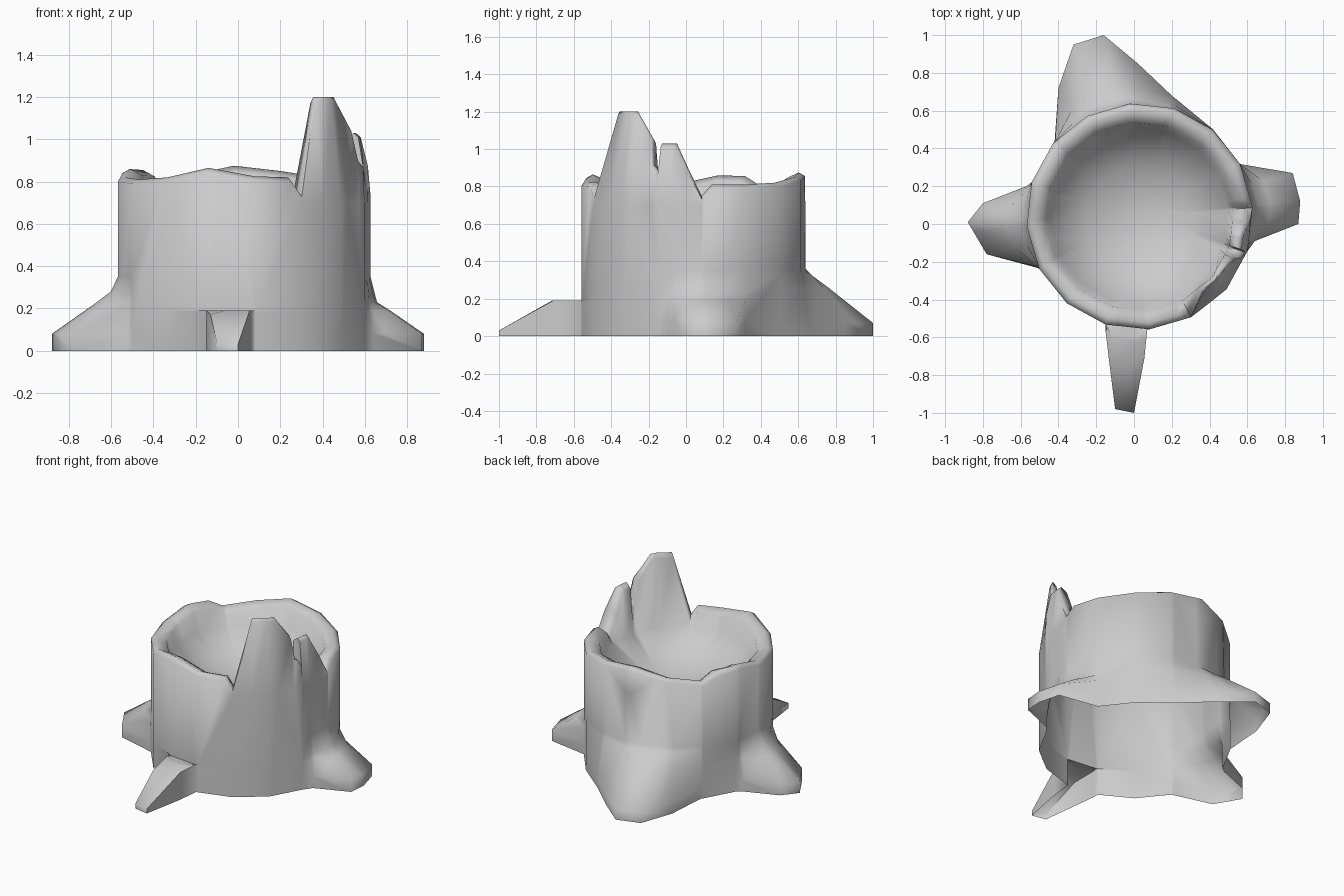
import bpy, bmesh, math
from math import sin, cos, radians

if "Cube" in bpy.data.objects:
    bpy.data.objects.remove(bpy.data.objects["Cube"])

CX, CY, R = 0.03, 0.04, 0.60          # trunk axis and radius
N, PHASE = 16, 5.0                    # trunk sides

# roots: ground outline (x, y) anticlockwise, crest height of each ring, blunt sides or not
ROOTS = [
    ([(.64, -.09), (.87, 0), (.88, .12), (.84, .27), (.57, .32)], (.08, .19, .23, .35), False),
    ([(.42, .50), (.20, .68), (.02, .85), (-.16, 1.0), (-.32, .95), (-.40, .72), (-.42, .44)],
     (.07, .26, .33, .36), False),
    ([(-.57, .20), (-.80, .11), (-.88, .01), (-.78, -.16), (-.52, -.23)],
     (.08, .22, .28, .35), False),
    ([(-.15, -.57), (-.13, -.74), (-.10, -.98), (0, -1.0), (.055, -.71), (.07, -.56)],
     (.03, .19, .19, .185), True),
]
# broken rim: angle, crest height (includes the two splinters)
RIM = [(10, .81), (27.5, .81), (50, .82), (72.5, .85), (95, .875), (117.5, .83), (140, .80),
       (150, .855), (166, .86), (185, .82), (207.5, .81), (230, .82), (252.5, .865),
       (275, .825), (292, .82), (297, .75), (309.5, 1.2), (325, 1.2), (336, 1.06),
       (337.4, .92), (341.2, .88), (342, 1.03), (350.5, 1.03), (364.4, .75)]


def ray(t, a, ra, b, rb):
    """Radius where direction t meets the straight edge between two polar points."""
    t, a, b = map(radians, (t, a, b))
    return ra * rb * sin(b - a) / (ra * sin(t - a) + rb * sin(b - t))


def side(t):
    """Radius of the unit trunk polygon in direction t."""
    step = 360 / N
    k = PHASE + step * math.floor((t - PHASE) / step)
    return ray(t, k, 1, k + step, 1)


def polar(pts):
    out = []
    for x, y in pts:
        a = math.degrees(math.atan2(y - CY, x - CX))
        while out and a < out[-1][0]:
            a += 360
        out.append((a, math.hypot(x - CX, y - CY)))
    return out


roots = [(polar(p), h, blunt) for p, h, blunt in ROOTS]


def foot(t):
    """Ground radius and crest heights in direction t."""
    best = None
    for pts, h, blunt in roots:
        mid = (pts[0][0] + pts[-1][0]) / 2
        u = mid + (t - mid + 180) % 360 - 180
        for (a, ra), (b, rb) in zip(pts, pts[1:]):
            if a - .01 <= u <= b + .01:
                r = max(ray(u, a, ra, b, rb), R * side(t))
                if blunt:   # keep the crest high along the flanks
                    tip = max(p[1] for p in pts)
                    k = min(1, (tip - r) / (.63 * (tip - R)))
                    h = (h[0] + (h[1] - h[0]) * k,) + h[1:]
                return r, h
        if best is None or abs(u - mid) < best[0]:
            best = (abs(u - mid), h)
    return R * side(t), best[1]


def rim_height(t):
    t = t + 360 if t < RIM[-1][0] - 360 else t
    pts = [(RIM[-1][0] - 360, RIM[-1][1])] + RIM
    for (a, za), (b, zb) in zip(pts, pts[1:]):
        if a <= t <= b:
            return za + (zb - za) * (t - a) / (b - a)
    return RIM[-1][1]


# columns go through every corner of the trunk, rim and roots
angles = []
wanted = [a for a, z in RIM] + [p[0] for root in roots for p in root[0]]
wanted += [PHASE + 360 / N * k for k in range(N)]
for a in wanted:
    a %= 360
    if all(abs((a - b + 180) % 360 - 180) > .7 for b in angles):
        angles.append(a)
angles.sort()

bm = bmesh.new()
columns = []
for t in angles:
    s = side(t)
    wall = R * s
    ground, h = foot(t)
    z = rim_height(t)
    top = (R - .2 * max(0, z - .87)) * s
    inner = min(.50 * s, top - .03)
    flare = ground - wall
    profile = [(ground, 0), (ground, h[0]), (wall + flare * .37, h[1]),
               (wall + flare * .12, h[2]), (wall, h[3]), (wall, .70),
               (top, z - .02), (top * .65 + inner * .35, z), (inner, z - .03),
               (.47 * s, .70), (.28 * s, .575)]
    c, d = cos(radians(t)), sin(radians(t))
    columns.append([bm.verts.new((CX + r * c, CY + r * d, zz)) for r, zz in profile])

# outer wall, rim and hollow; the underside stays open
centre = bm.verts.new((CX + .04, CY + .04, .49))
for p, q in zip(columns, columns[1:] + columns[:1]):
    for i in range(len(p) - 1):
        bm.faces.new((p[i], q[i], q[i + 1], p[i + 1]))
    bm.faces.new((p[-1], q[-1], centre))
bmesh.ops.remove_doubles(bm, verts=bm.verts, dist=.0005)
# merge coplanar strips so each trunk side shades evenly
bmesh.ops.dissolve_limit(bm, angle_limit=radians(.5), verts=bm.verts, edges=bm.edges)

mesh = bpy.data.meshes.new("tree_stump")
bm.to_mesh(mesh)
bm.free()
stump = bpy.data.objects.new("tree_stump", mesh)
bpy.context.collection.objects.link(stump)
bpy.context.view_layer.objects.active = stump
stump.select_set(True)
bpy.ops.object.shade_smooth_by_angle(angle=radians(80))
